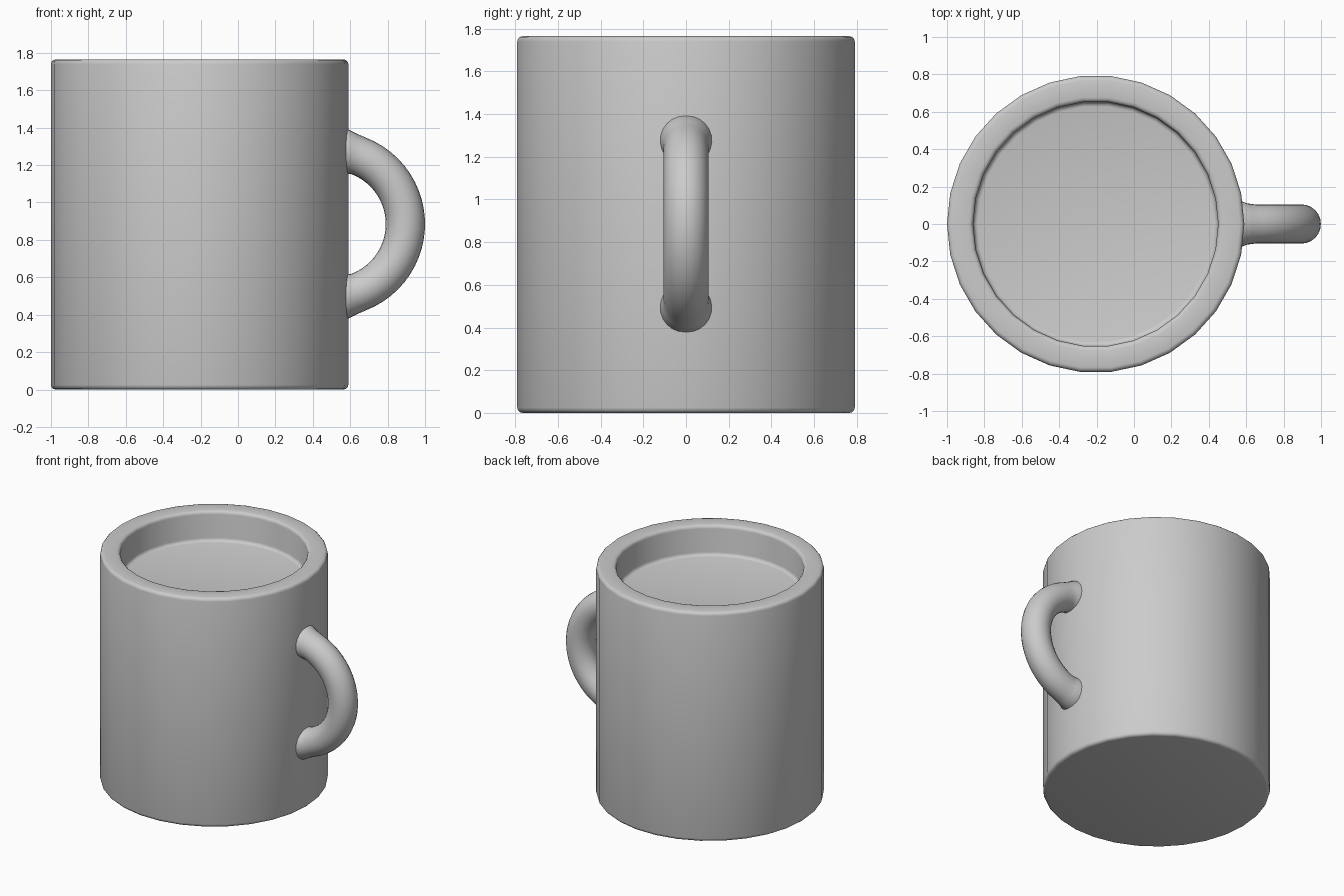
import bpy, bmesh, math

SIDES = 30
AXIS_X = -0.205
HEIGHT = 1.765

cube = bpy.data.objects.get("Cube")
if cube:
    bpy.data.objects.remove(cube, do_unlink=True)

clay = bpy.data.materials.new("plain_grey")
clay.use_nodes = True
grey = (0.6, 0.6, 0.6, 1)
clay.diffuse_color = grey
clay.node_tree.nodes["Principled BSDF"].inputs["Base Color"].default_value = grey


def finish(name, bm, angle):
    """Turn a bmesh into a smooth-shaded object."""
    bmesh.ops.recalc_face_normals(bm, faces=bm.faces)
    mesh = bpy.data.meshes.new(name)
    bm.to_mesh(mesh)
    bm.free()
    mesh.materials.append(clay)
    obj = bpy.data.objects.new(name, mesh)
    bpy.context.collection.objects.link(obj)
    bpy.ops.object.select_all(action="DESELECT")
    obj.select_set(True)
    bpy.context.view_layer.objects.active = obj
    bpy.ops.object.shade_smooth_by_angle(angle=math.radians(angle))
    return obj


def bridge(bm, rings):
    """Skin neighbouring rings of vertices and cap both ends."""
    for a, b in zip(rings, rings[1:]):
        n = len(a)
        for i in range(n):
            j = (i + 1) % n
            bm.faces.new((a[i], a[j], b[j], b[i]))
    bm.faces.new(rings[0])
    bm.faces.new(rings[-1])


def rounded(cx, cz, r, start, end, steps=3):
    """Arc of profile points in degrees."""
    return [(cx + r * math.cos(math.radians(t)), cz + r * math.sin(math.radians(t)))
            for t in (start + (end - start) * k / steps for k in range(steps + 1))]


# Mug body: outer wall, rounded rim, shallow recess with a flat floor
OUTER, INNER, FLOOR, R = 0.795, 0.655, 1.535, 0.025
profile = (rounded(OUTER - R, R, R, -90, 0)
           + rounded(OUTER - R, HEIGHT - R, R, 0, 90)
           + rounded(INNER + R, HEIGHT - R, R, 90, 180)
           + rounded(INNER - R, FLOOR + R, R, 0, -90))
bm = bmesh.new()
rings = [[bm.verts.new((AXIS_X + r * math.cos(math.tau * i / SIDES),
                        r * math.sin(math.tau * i / SIDES), z))
          for i in range(SIDES)] for r, z in profile]
bridge(bm, rings)
finish("mug_body", bm, 35)

# Handle: ring-shaped arc, flared slightly where it meets the wall
CX, CZ, MAJOR, MINOR = 0.505, 0.885, 0.39, 0.105
SWEEP, STEPS, ROUND = 93, 31, 24
bm = bmesh.new()
rings = []
for k in range(STEPS + 1):
    deg = -SWEEP + 2 * SWEEP * k / STEPS
    t = math.radians(deg)
    tube = MINOR + 0.02 * min(1, max(0, (abs(deg) - 70) / 10)) ** 2
    ring = []
    for i in range(ROUND):
        p = math.tau * i / ROUND
        d = MAJOR + tube * math.cos(p)
        ring.append(bm.verts.new((CX + d * math.cos(t), tube * math.sin(p),
                                  CZ + d * math.sin(t))))
    rings.append(ring)
bridge(bm, rings)
finish("handle", bm, 40)
